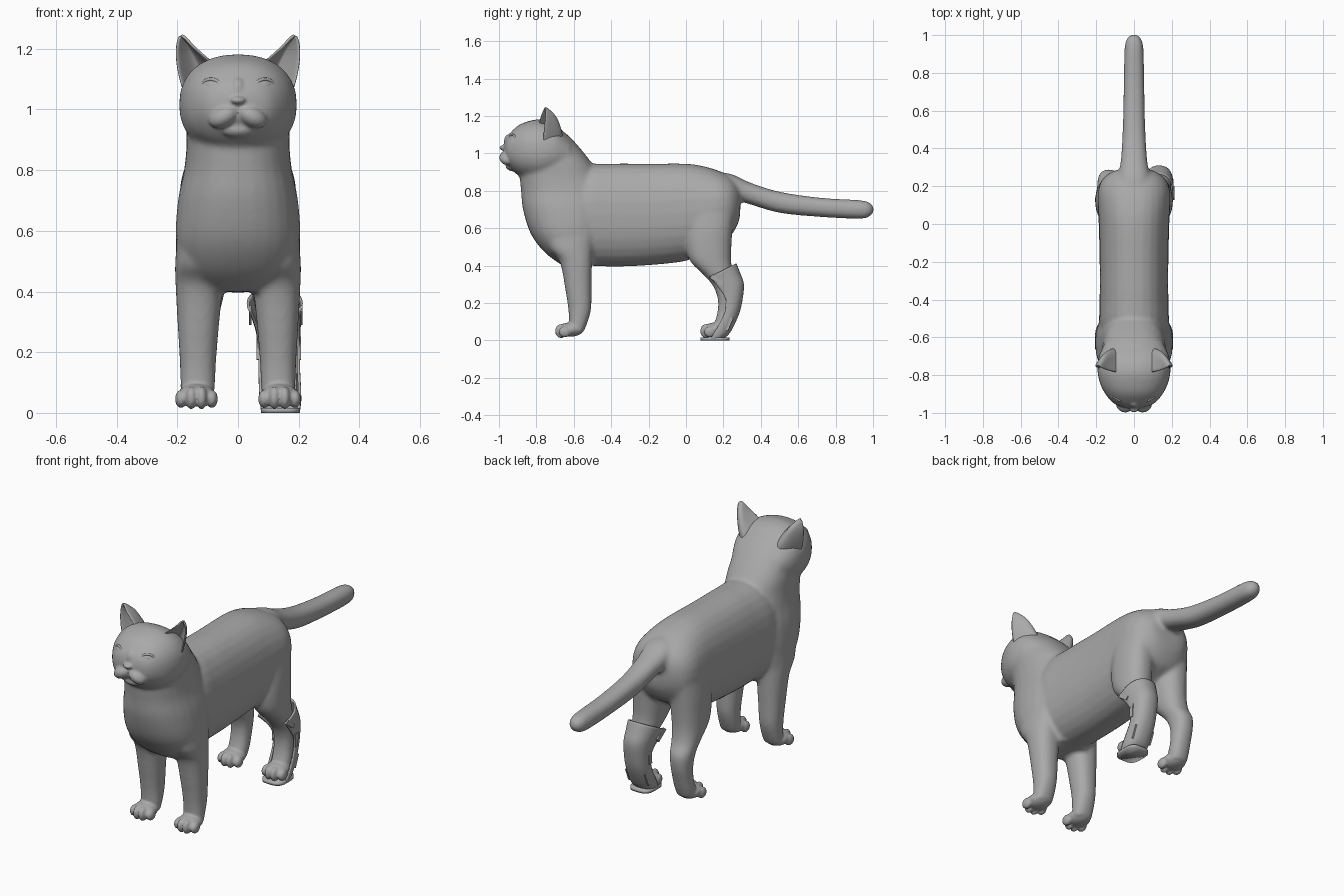
import bpy, bmesh, math
from mathutils import Vector, Matrix

if "Cube" in bpy.data.objects:
    bpy.data.objects.remove(bpy.data.objects["Cube"])

grey = bpy.data.materials.new("plain grey")
grey.use_nodes = True
grey.diffuse_color = (0.4, 0.4, 0.4, 1)
grey.node_tree.nodes["Principled BSDF"].inputs["Base Color"].default_value = (0.4, 0.4, 0.4, 1)


def add_object(name, bm):
    bmesh.ops.recalc_face_normals(bm, faces=bm.faces)
    mesh = bpy.data.meshes.new(name)
    bm.to_mesh(mesh)
    bm.free()
    mesh.materials.append(grey)
    mesh.shade_smooth()
    ob = bpy.data.objects.new(name, mesh)
    bpy.context.collection.objects.link(ob)
    return ob


def fuse(ob, voxel, rounds):
    remesh = ob.modifiers.new("Fuse", 'REMESH')
    remesh.mode, remesh.voxel_size, remesh.use_smooth_shade = 'VOXEL', voxel, True
    soften = ob.modifiers.new("Soften", 'SMOOTH')
    soften.factor, soften.iterations = 0.5, rounds


def refine(rows, steps=4):
    # Catmull-Rom interpolation between the given stations
    out = []
    for i in range(len(rows) - 1):
        a, b, c, d = (rows[min(max(j, 0), len(rows) - 1)] for j in range(i - 1, i + 3))
        for s in range(steps):
            t = s / steps
            out.append([q + t / 2 * (r - p + t * (2 * p - 5 * q + 4 * r - e
                        + t * (3 * (q - r) + e - p))) for p, q, r, e in zip(a, b, c, d)])
    return out + [list(rows[-1])]


def oval(angle, power=0.88):
    c, s = math.cos(angle), math.sin(angle)
    return math.copysign(abs(c) ** power, c), math.copysign(abs(s) ** power, s)


def grid(bm, rows, closed):
    rows = [[bm.verts.new(p) for p in row] for row in rows]
    n = len(rows[0])
    for a, b in zip(rows, rows[1:]):
        for i in range(n if closed else n - 1):
            j = (i + 1) % n
            bm.faces.new((a[i], a[j], b[j], b[i]))
    if closed:
        bm.faces.new(rows[0])
        bm.faces.new(rows[-1][::-1])


ANGLES = [2 * math.pi * i / 28 for i in range(28)]


def loft_y(bm, stations):
    # stations: y, top, bottom, half width
    rows = []
    for y, top, bot, w in refine(stations):
        rows.append([(w * c, y, (top + bot) / 2 + (top - bot) / 2 * s)
                     for c, s in map(oval, ANGLES)])
    grid(bm, rows, True)


def loft_z(bm, stations, side=1):
    # stations: z, front, back, inner x, outer x
    rows = []
    for z, y0, y1, x0, x1 in refine(stations):
        rows.append([(side * ((x0 + x1) / 2 + (x1 - x0) / 2 * c),
                      (y0 + y1) / 2 + (y1 - y0) / 2 * s, z) for c, s in map(oval, ANGLES)])
    grid(bm, rows, True)


def ball(bm, at, size, turn=0.0, axis='Y'):
    m = Matrix.Translation(at) @ Matrix.Rotation(turn, 4, axis) @ Matrix.Diagonal((*size, 1))
    bmesh.ops.create_uvsphere(bm, u_segments=24, v_segments=16, radius=1, matrix=m)


# Torso, chest and neck, head, tail
bm = bmesh.new()
loft_y(bm, [(-.7, .8, .5, .15), (-.55, .93, .41, .183), (-.4, .945, .395, .182),
            (-.2, .945, .402, .182), (0, .945, .425, .187), (.1, .93, .47, .192),
            (.18, .905, .52, .19), (.24, .875, .56, .165), (.28, .83, .63, .11),
            (.29, .78, .68, .06)])
loft_z(bm, [(.4, -.66, -.48, -.12, .12), (.47, -.755, -.45, -.18, .18),
            (.57, -.83, -.42, -.205, .205), (.7, -.872, -.4, -.198, .198),
            (.8, -.882, -.42, -.178, .178), (.88, -.89, -.465, -.17, .17),
            (.95, -.89, -.505, -.17, .17), (1.05, -.88, -.585, -.16, .16),
            (1.11, -.86, -.645, -.13, .13)])
loft_y(bm, [(-.975, 1.05, .97, .04), (-.96, 1.085, .945, .09), (-.94, 1.11, .92, .12),
            (-.9, 1.148, .885, .152), (-.85, 1.17, .865, .178), (-.78, 1.182, .85, .194),
            (-.7, 1.155, .87, .186), (-.62, 1.08, .9, .15)])
loft_y(bm, [(.1, .91, .72, .1), (.24, .89, .75, .085), (.34, .845, .728, .07),
            (.5, .795, .682, .06), (.72, .763, .66, .055), (.93, .75, .65, .05),
            (.985, .735, .665, .035), (1.003, .715, .685, .015)])

# Legs
for side in (-1, 1):
    loft_z(bm, [(.65, -.76, -.46, .06, .195), (.5, -.735, -.495, .045, .207),
                (.42, -.675, -.502, .05, .206), (.27, -.645, -.505, .064, .198),
                (.17, -.63, -.507, .072, .192), (.1, -.625, -.525, .075, .19),
                (.04, -.625, -.55, .08, .19)], side)
    loft_z(bm, [(.75, 0, .265, .04, .185), (.6, 0, .25, .025, .203),
                (.5, 0, .243, .03, .205), (.42, .025, .242, .04, .203),
                (.35, .095, .255, .055, .198), (.29, .145, .287, .07, .194),
                (.22, .17, .285, .078, .19), (.15, .168, .268, .08, .188),
                (.09, .15, .25, .08, .19), (.04, .13, .23, .085, .19)], side)

base = add_object("body_base", bm)
fuse(base, 0.01, 9)
bpy.context.view_layer.update()
smooth_mesh = bpy.data.meshes.new_from_object(base.evaluated_get(bpy.context.evaluated_depsgraph_get()))
bm = bmesh.new()
bm.from_mesh(smooth_mesh)
bpy.data.objects.remove(base)

# Paws with four toes each
for side in (-1, 1):
    for toe_y in (-.668, .108):
        x = side * .137
        ball(bm, (x, toe_y + .05, .058), (.062, .07, .038))
        for k in (-1.5, -.5, .5, 1.5):
            inner = abs(k) < 1
            ball(bm, (x + k * .034, toe_y + (0 if inner else .02), .05 if inner else .046),
                 (.0195, .032, .038 if inner else .03))

# Muzzle, chin and nose
for side in (-1, 1):
    ball(bm, (side * .046, -.952, .977), (.053, .046, .035), side * .5)
ball(bm, (0, -.925, .935), (.06, .04, .03))
ball(bm, (0, -.978, 1.03), (.024, .02, .013))
ball(bm, (0, -.948, 1.058), (.026, .026, .045))

body = add_object("body", bm)
fuse(body, 0.0065, 2)

# Eyes with thin lids, and ears
for side, word in ((-1, "right"), (1, "left")):
    place = Matrix.Translation((side * .085, -.925, 1.073)) @ Matrix.Rotation(side * .5, 4, 'Z') \
        @ Matrix.Rotation(-side * .12, 4, 'Y')
    bm = bmesh.new()
    bmesh.ops.create_uvsphere(bm, u_segments=24, v_segments=16, radius=1,
                              matrix=place @ Matrix.Diagonal((.034, .018, .024, 1)))
    add_object(word + "_eye", bm)
    bm = bmesh.new()
    rim = []
    for a in ANGLES:
        mid = Vector((.036 * math.cos(a), -.004, .026 * math.sin(a)))
        out = Vector((math.cos(a), 0, math.sin(a)))
        rim.append([place @ (mid + .006 * (out * math.cos(b) + Vector((0, math.sin(b), 0))))
                    for b in ANGLES[::4]])
    grid(bm, rim + rim[:1], True)
    add_object(word + "_eyelid", bm)

    # Ear: cupped sheet between an inner edge, the back and an outer edge
    tip = (.189, -.752, 1.245)
    edges = [refine(e + [tip]) for e in (
        [(.06, -.785, 1.13), (.1, -.785, 1.168), (.15, -.772, 1.21), (.175, -.76, 1.237)],
        [(.09, -.66, 1.06), (.12, -.668, 1.12), (.153, -.695, 1.19), (.176, -.73, 1.228)],
        [(.172, -.765, 1.03), (.195, -.762, 1.11), (.204, -.755, 1.175), (.2, -.752, 1.222)])]
    rows = []
    for a, m, b in zip(*(map(Vector, e) for e in edges)):
        ctrl = 2 * m - (a + b) / 2
        pts = [a * (1 - t) ** 2 + ctrl * 2 * t * (1 - t) + b * t * t
               for t in [i / 12 for i in range(13)]]
        rows.append([(side * p.x, p.y, p.z) for p in pts])
    bm = bmesh.new()
    grid(bm, rows[:-1], False)
    ear = add_object(word + "_ear", bm)
    shell = ear.modifiers.new("Thickness", 'SOLIDIFY')
    shell.thickness, shell.offset = 0.01, 0
    ear.modifiers.new("Round", 'SUBSURF').levels = 1

# Leg brace: open-fronted shell around the left hind leg
# stations: z, front, back, inner x, outer x, forward tilt, half opening angle
BRACE = refine([(.41, .07, .266, .033, .209, .5, 2.0), (.36, .105, .285, .047, .205, .4, 2.0),
                (.3, .14, .305, .062, .202, .3, 1.95), (.22, .165, .298, .07, .2, .1, 1.8),
                (.15, .16, .282, .072, .2, 0, 1.75), (.08, .13, .252, .073, .203, -.1, 1.75),
                (.035, .11, .225, .076, .204, -.1, 1.8), (.008, .1, .19, .08, .2, 0, 1.8)])


def brace_point(row, f):
    z, y0, y1, x0, x1, tilt, reach = row
    c, s = oval(math.pi / 2 - f * reach)
    y = (y0 + y1) / 2 + (y1 - y0) / 2 * s
    return Vector(((x0 + x1) / 2 + (x1 - x0) / 2 * c, y, z - tilt * (y1 - y)))


bm = bmesh.new()
grid(bm, [[brace_point(r, i / 14) for i in range(-14, 15)] for r in BRACE], False)
brace = add_object("leg_brace", bm)
shell = brace.modifiers.new("Thickness", 'SOLIDIFY')
shell.thickness, shell.offset = 0.009, 0

# Sole plate: rounded outline
bm = bmesh.new()
grid(bm, [[(.14 + .065 * c, .155 + .078 * s, z) for c, s in (oval(a, .6) for a in ANGLES)]
          for z in (0, .016)], True)
add_object("brace_sole", bm)

# Strap slots on both flanks of the brace
for n, (y, z, tilt) in enumerate([(.165, .322, .95), (.225, .213, -.05), (.228, .09, -.4)]):
    for side, word in ((1, "outer"), (-1, "inner")):
        row = min(BRACE, key=lambda r: abs(r[0] - r[5] * (r[2] - y) - z))
        f = min((i / 40 for i in range(41)), key=lambda g: abs(brace_point(row, side * g).y - y))
        at = brace_point(row, side * f)
        bm = bmesh.new()
        bmesh.ops.create_cube(bm, size=1, matrix=Matrix.Translation((at.x + side * .004, y, z))
                              @ Matrix.Rotation(tilt, 4, 'X') @ Matrix.Diagonal((.009, .024, .075, 1)))
        slot = add_object(f"{word}_strap_slot_{n + 1}", bm)
        slot.data.shade_flat()
